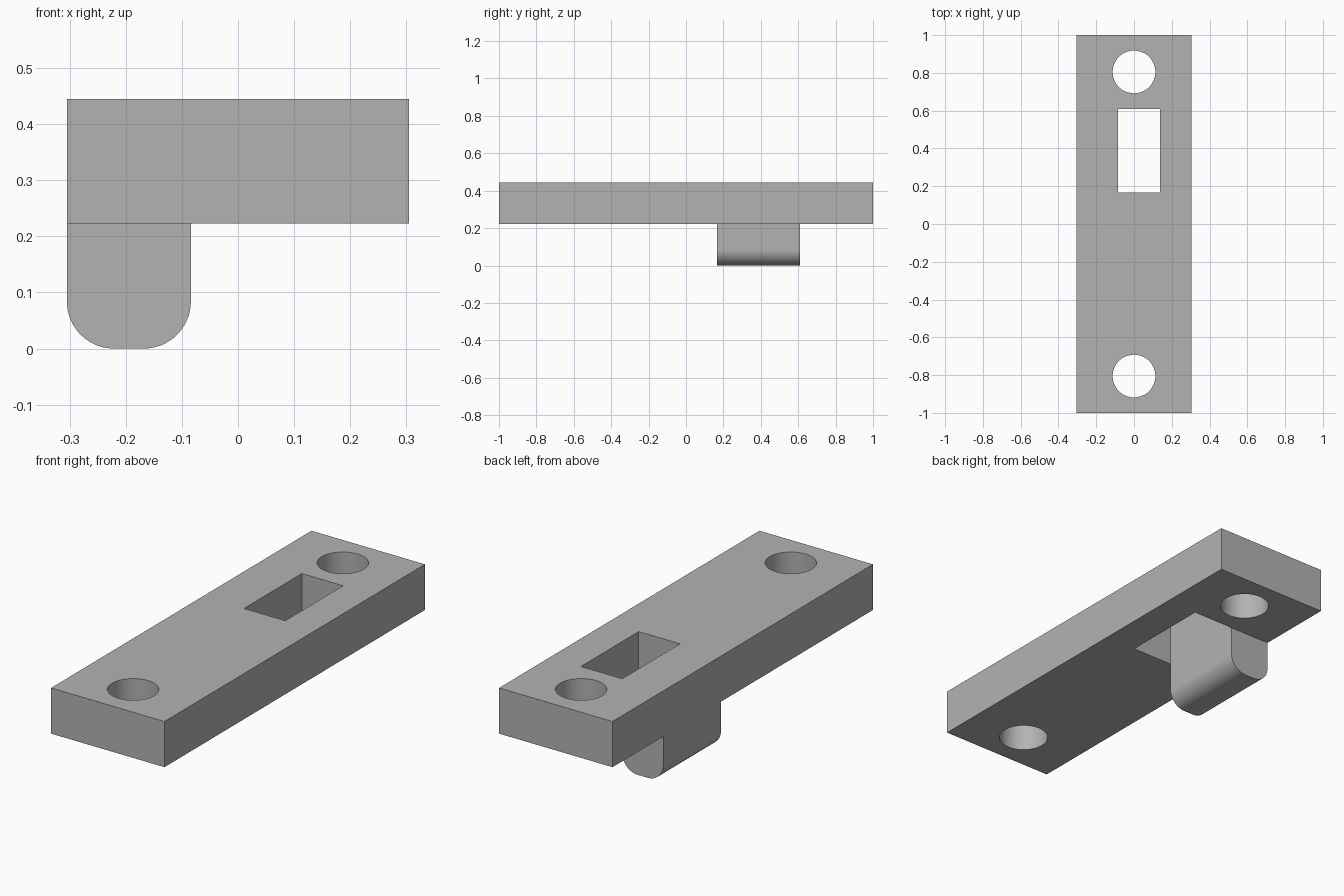
import bpy, bmesh
from mathutils import Matrix, Vector

default = bpy.data.objects.get("Cube")
if default:
    bpy.data.objects.remove(default, do_unlink=True)

grey = bpy.data.materials.new("plain grey")
grey.use_nodes = True
colour = (0.45, 0.45, 0.45, 1)
grey.diffuse_color = colour
grey.node_tree.nodes["Principled BSDF"].inputs["Base Color"].default_value = colour

HALF_WIDTH, BOTTOM, TOP = 0.305, 0.223, 0.445
TAB_EDGE = -0.084               # inner tab face, shared with the slot wall
TAB_FRONT, TAB_BACK = 0.166, 0.61


def add_object(name, bm):
    mesh = bpy.data.meshes.new(name)
    bm.to_mesh(mesh)
    bm.free()
    mesh.materials.append(grey)
    obj = bpy.data.objects.new(name, mesh)
    bpy.context.collection.objects.link(obj)
    return obj


def box(name, low, high, round_bottom=0):
    low, high = Vector(low), Vector(high)
    bm = bmesh.new()
    bmesh.ops.create_cube(bm, size=1, matrix=Matrix.Translation((low + high) / 2)
                          @ Matrix.Diagonal((*(high - low), 1)))
    if round_bottom:
        edges = [e for e in bm.edges
                 if all(abs(v.co.z - low.z) < 1e-4 for v in e.verts)
                 and abs(e.verts[0].co.x - e.verts[1].co.x) < 1e-4]
        bmesh.ops.bevel(bm, geom=edges, offset=round_bottom, segments=16,
                        profile=0.5, affect='EDGES')
    return add_object(name, bm)


def cylinder(name, y, radius):
    bm = bmesh.new()
    bmesh.ops.create_cone(bm, cap_ends=True, segments=64, radius1=radius,
                          radius2=radius, depth=1,
                          matrix=Matrix.Translation((0, y, TOP)))
    return add_object(name, bm)


def combine(target, other, operation):
    mod = target.modifiers.new(other.name, 'BOOLEAN')
    mod.object, mod.operation, mod.solver = other, operation, 'EXACT'
    bpy.context.view_layer.objects.active = target
    bpy.ops.object.modifier_apply(modifier=mod.name)
    bpy.data.objects.remove(other, do_unlink=True)


# Flat plate with the rounded tab hanging below one long side
plate = box("mounting_plate", (-HALF_WIDTH, -1, BOTTOM), (HALF_WIDTH, 1, TOP))
tab = box("rounded_tab", (-HALF_WIDTH, TAB_FRONT, 0),
          (TAB_EDGE, TAB_BACK, (BOTTOM + TOP) / 2), round_bottom=0.084)
combine(plate, tab, 'UNION')

# Rectangular slot beside the tab
slot = box("slot_cutter", (TAB_EDGE, TAB_FRONT, 0.1), (0.138, TAB_BACK, 0.6))
combine(plate, slot, 'DIFFERENCE')

# Round screw hole near each end
for side in (-1, 1):
    combine(plate, cylinder("hole_cutter", side * 0.805, 0.113), 'DIFFERENCE')

# Smooth the curved walls and keep the edges crisp
bpy.ops.object.select_all(action='DESELECT')
plate.select_set(True)
bpy.context.view_layer.objects.active = plate
bpy.ops.object.shade_smooth_by_angle(angle=0.6)
